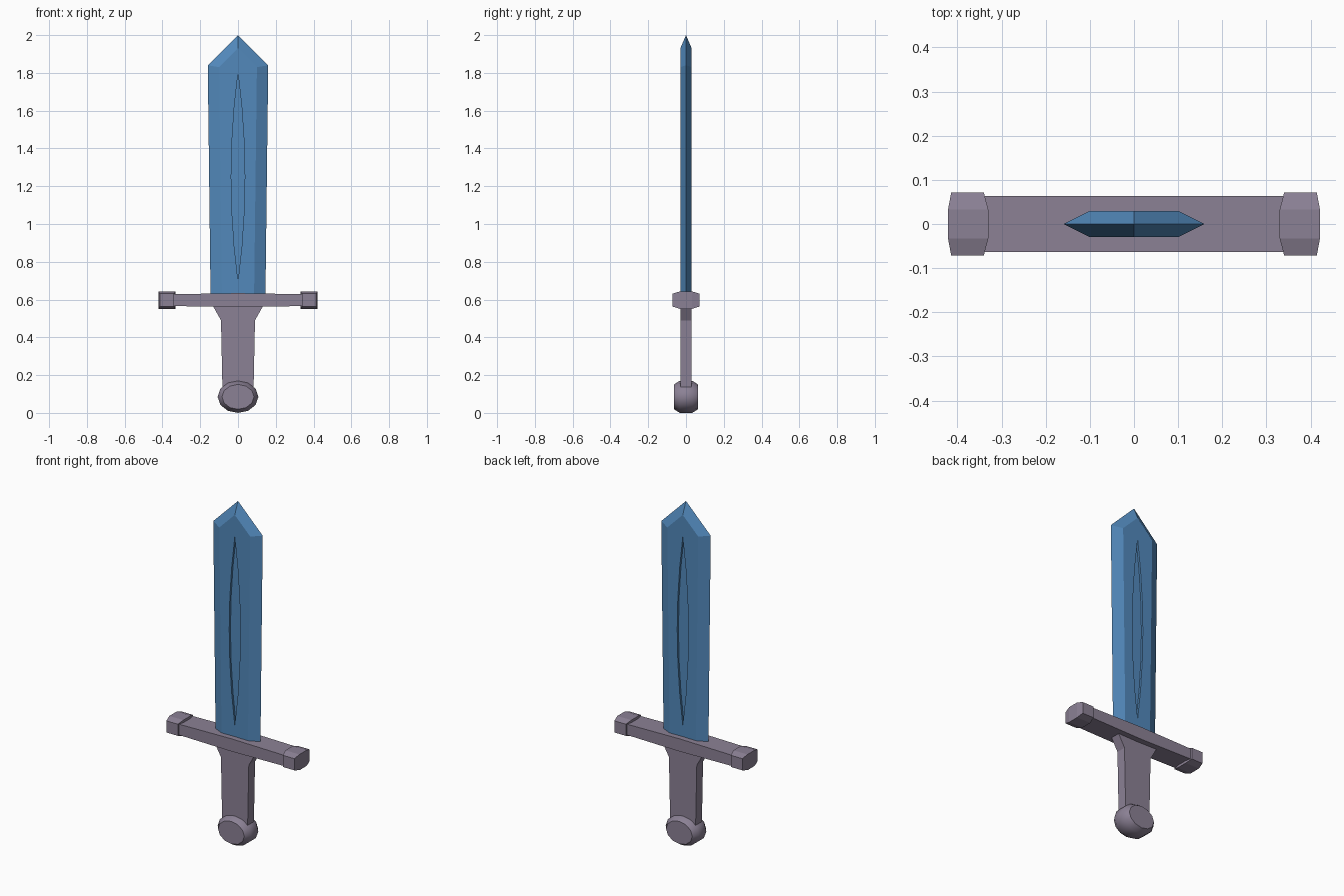
import bpy, bmesh, math

if "Cube" in bpy.data.objects:
    bpy.data.objects.remove(bpy.data.objects["Cube"])


def material(name, rgb):
    m = bpy.data.materials.new(name)
    m.diffuse_color = (*rgb, 1)
    m.use_nodes = True
    m.node_tree.nodes["Principled BSDF"].inputs["Base Color"].default_value = m.diffuse_color
    return m


blue = material("blade blue", (0.085, 0.25, 0.50))
grey = material("hilt grey", (0.26, 0.22, 0.30))


def loft(name, bodies, mat):
    """Each body is a list of matching point rings, joined in order and capped."""
    bm = bmesh.new()
    for rings in bodies:
        rows = [[bm.verts.new(p) for p in ring] for ring in rings]
        n = len(rows[0])
        for a, b in zip(rows, rows[1:]):
            for i in range(n):
                j = (i + 1) % n
                bm.faces.new((a[i], a[j], b[j], b[i]))
        bm.faces.new(rows[0])
        bm.faces.new(rows[-1])
    bmesh.ops.recalc_face_normals(bm, faces=bm.faces)
    mesh = bpy.data.meshes.new(name)
    bm.to_mesh(mesh)
    bm.free()
    mesh.materials.append(mat)
    obj = bpy.data.objects.new(name, mesh)
    bpy.context.collection.objects.link(obj)
    return obj


# Blade: outer outline at the cutting edge, smaller outline on both flats
def outline(y, w0, w1, shoulder, tip):
    return [(-w0, y, 0.60), (w0, y, 0.60), (w1, y, shoulder), (0, y, tip), (-w1, y, shoulder)]


blade = loft("blade", [[outline(-0.03, 0.085, 0.10, 1.83, 1.93),
                        outline(0, 0.145, 0.16, 1.84, 2.0),
                        outline(0.03, 0.085, 0.10, 1.83, 1.93)]], blue)


# Shallow leaf-shaped groove cut into both flats
def leaf(y):
    ts = [-1 + i / 3 for i in range(7)]
    right = [(0.036 * (1 - t * t), y, 1.25 + 0.55 * t) for t in ts]
    left = [(-x, y, z) for x, y, z in right[-2:0:-1]]
    return right + left


cutter = loft("groove_cutter", [[leaf(s * 0.018), leaf(s * 0.06)] for s in (-1, 1)], blue)
cutter.hide_render = True
cutter.hide_viewport = True
cut = blade.modifiers.new("groove", 'BOOLEAN')
cut.operation = 'DIFFERENCE'
cut.solver = 'EXACT'
cut.object = cutter


# Crossguard bar, slightly thinner toward its ends
def bar_section(x, h):
    return [(x, y, 0.597 + z) for y, z in ((-0.063, -h), (0.063, -h), (0.063, h), (-0.063, h))]


loft("crossguard", [[bar_section(-0.36, 0.031), bar_section(0, 0.037),
                     bar_section(0.36, 0.031)]], grey)


# Chamfered end blocks of the crossguard
def block_section(side, y, x0, x1, h):
    return [(side * x, y, 0.597 + z) for x, z in ((x0, -h), (x1, -h), (x1, h), (x0, h))]


for side, label in ((-1, "left"), (1, "right")):
    loft("guard_end_" + label,
         [[block_section(side, -0.071, 0.34, 0.414, 0.034),
           block_section(side, -0.033, 0.33, 0.421, 0.046),
           block_section(side, 0.033, 0.33, 0.421, 0.046),
           block_section(side, 0.071, 0.34, 0.414, 0.034)]], grey)


# Grip with a flared collar under the guard
def grip_section(z, w):
    return [(-w, -0.029, z), (w, -0.029, z), (w, 0.029, z), (-w, 0.029, z)]


loft("grip", [[grip_section(0.11, 0.082), grip_section(0.49, 0.09),
               grip_section(0.57, 0.135)]], grey)


# Pommel: flattened disc with chamfered rims
def pommel_ring(y, rx, rz):
    return [(rx * math.cos(a), y, 0.085 + rz * math.sin(a))
            for a in (math.tau * i / 12 for i in range(12))]


pommel = loft("pommel", [[pommel_ring(-0.063, 0.085, 0.066), pommel_ring(-0.033, 0.108, 0.085),
                          pommel_ring(0.033, 0.108, 0.085), pommel_ring(0.063, 0.085, 0.066)]], grey)
bpy.ops.object.select_all(action='DESELECT')
pommel.select_set(True)
bpy.context.view_layer.objects.active = pommel
bpy.ops.object.shade_smooth_by_angle(angle=math.radians(42))
